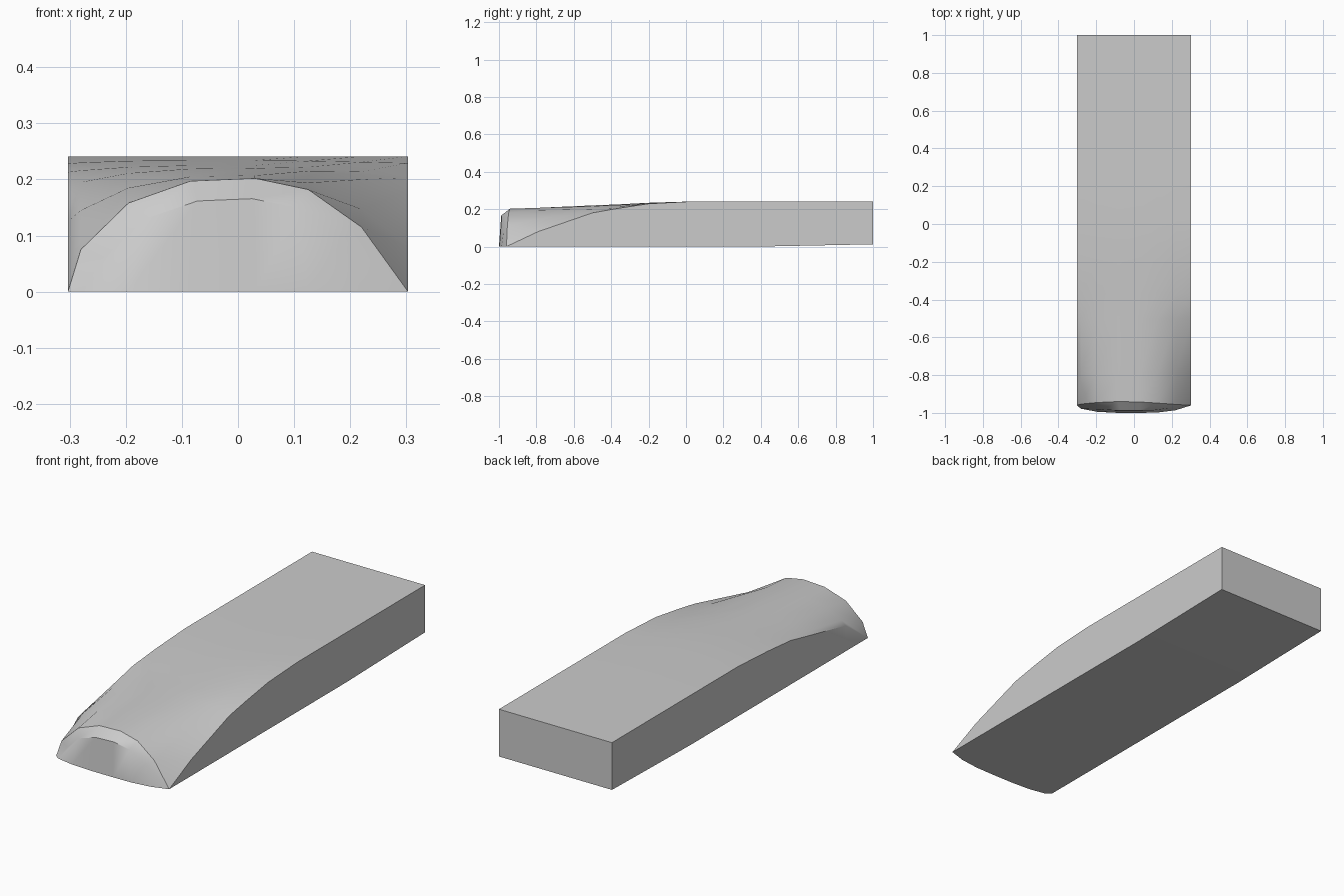
import bpy
import bmesh

cube = bpy.data.objects.get("Cube")
if cube:
    bpy.data.objects.remove(cube)

mat = bpy.data.materials.new("light_grey")
mat.use_nodes = True
grey = (0.6, 0.6, 0.6, 1)
mat.diffuse_color = grey
mat.node_tree.nodes["Principled BSDF"].inputs["Base Color"].default_value = grey

bm = bmesh.new()
HALF = 0.303
columns = [-HALF, -0.28, -0.195, -0.085, 0.03, 0.125, 0.22, HALF]

# Crown heights across the board, front to back
sections = [
    (-0.79, [0.125, 0.145, 0.185, 0.205, 0.207, 0.194, 0.147, 0.08]),
    (-0.50, [0.185, 0.195, 0.211, 0.219, 0.220, 0.215, 0.200, 0.18]),
    (-0.37, [0.213, 0.216, 0.222, 0.225, 0.225, 0.222, 0.214, 0.203]),
    (-0.20, [0.228, 0.230, 0.233, 0.234, 0.234, 0.233, 0.231, 0.229]),
    (0.03, [0.241] * 8),
    (0.40, [0.241] * 8),
    (1.00, [0.241] * 8),
]

# Nose: rounded upper rim, inner ridge and bottom lip
rim_z = [0, 0.075, 0.158, 0.197, 0.202, 0.182, 0.115, 0]
rim_y = [-0.96, -0.953, -0.945, -0.94, -0.942, -0.948, -0.955, -0.96]
lip_y = [-0.96, -0.978, -0.994, -1, -1, -0.998, -0.986, -0.96]
rim = [bm.verts.new(p) for p in zip(columns, rim_y, rim_z)]
ends = [rim[0], rim[-1]]
ridge, lip = [rim[0]], [rim[0]]
for x, y, z in list(zip(columns, lip_y, rim_z))[1:-1]:
    ridge.append(bm.verts.new((x * 0.85, y + 0.012, z * 0.82)))
    lip.append(bm.verts.new((x, y, 0)))
ridge.append(rim[-1])
lip.append(rim[-1])


def strip(a, b):
    """Join two rows of points, dropping repeated corners."""
    for i in range(len(a) - 1):
        face = list(dict.fromkeys((a[i], a[i + 1], b[i + 1], b[i])))
        if len(face) > 2:
            bm.faces.new(face)


strip(lip, ridge)
strip(ridge, rim)
bm.faces.new(lip)

# Crown, straight walls and underside
top, base = rim, ends
for y, heights in sections:
    new_top = [bm.verts.new((x, y, z)) for x, z in zip(columns, heights)]
    lift = 0.012 * max(0, (y - 0.4) / 0.6)
    new_base = [bm.verts.new((x, y, lift)) for x in (-HALF, HALF)]
    strip(top, new_top)
    strip(base, new_base)
    for side in (0, -1):
        strip([base[side], new_base[side]], [top[side], new_top[side]])
    top, base = new_top, new_base

# Flat back end
bm.faces.new(top + base[::-1])
bmesh.ops.recalc_face_normals(bm, faces=bm.faces)

mesh = bpy.data.meshes.new("rounded_block")
bm.to_mesh(mesh)
bm.free()
mesh.materials.append(mat)
block = bpy.data.objects.new("rounded_block", mesh)
bpy.context.collection.objects.link(block)
bpy.context.view_layer.objects.active = block
block.select_set(True)
bpy.ops.object.shade_smooth_by_angle(angle=0.6)
